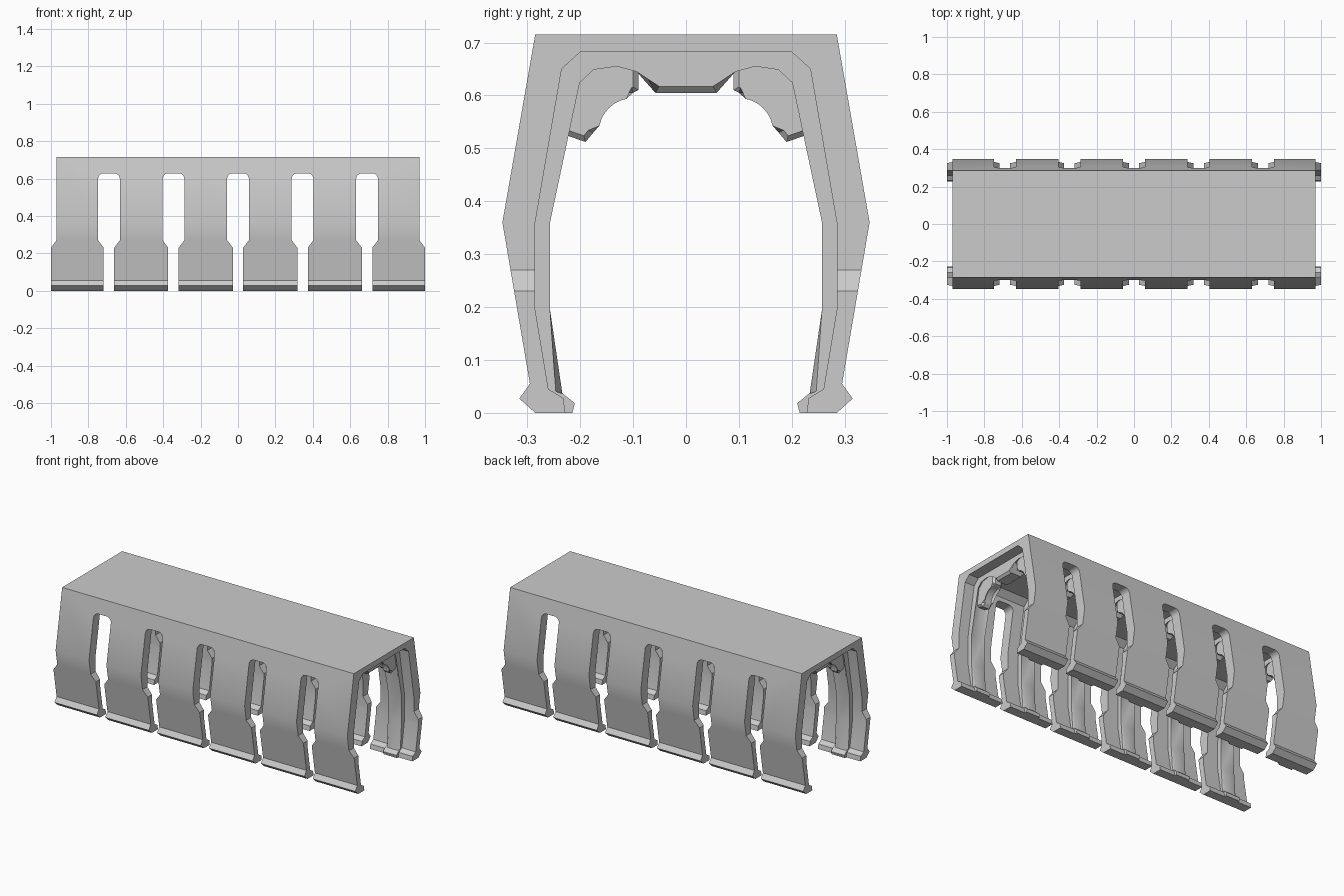
import bpy, bmesh, math

cube = bpy.data.objects.get("Cube")
if cube:
    bpy.data.objects.remove(cube, do_unlink=True)

grey = bpy.data.materials.new("plain grey")
grey.use_nodes = True
COLOUR = (0.6, 0.6, 0.6, 1)
grey.diffuse_color = COLOUR
grey.node_tree.nodes["Principled BSDF"].inputs["Base Color"].default_value = COLOUR

PITCH = 0.345


def add_prism(bm, outline, place, start, end, chamfer=0):
    """Extrude an outline; place(u, v, depth) gives the 3D position."""
    near = [bm.verts.new(place(u, v, start)) for u, v in outline]
    far = [bm.verts.new(place(u, v, end)) for u, v in outline]
    caps = [bm.faces.new(near), bm.faces.new(far[::-1])]
    for i in range(len(near)):
        j = (i + 1) % len(near)
        bm.faces.new((near[j], near[i], far[i], far[j]))
    if chamfer:
        rim = [e for cap in caps for e in cap.edges]
        bmesh.ops.bevel(bm, geom=rim, offset=chamfer, segments=1,
                        profile=0.5, affect='EDGES', clamp_overlap=False)


def finish(bm, name):
    bmesh.ops.recalc_face_normals(bm, faces=bm.faces[:])
    mesh = bpy.data.meshes.new(name)
    bm.to_mesh(mesh)
    bm.free()
    mesh.materials.append(grey)
    obj = bpy.data.objects.new(name, mesh)
    bpy.context.collection.objects.link(obj)
    return obj


def activate(obj):
    bpy.ops.object.select_all(action='DESELECT')
    obj.select_set(True)
    bpy.context.view_layer.objects.active = obj


def smooth(obj):
    activate(obj)
    bpy.ops.object.shade_smooth_by_angle(angle=math.radians(30))


def mirrored(half):
    """Complete a half outline that starts and ends near the centre line."""
    return half + [(-u, v) for u, v in reversed(half)]


def along_x(u, v, d):
    return (d, u, v)


def along_y(u, v, d):
    return (u, d, v)


# Shell: roof, bent walls and hooked feet in one section
inside = [(0.2, 0.682), (0.235, 0.65), (0.285, 0.36), (0.285, 0.195),
          (0.26, 0.045), (0.232, 0.028), (0.228, 0)]
outside = [(0.285, 0), (0.315, 0.027), (0.295, 0.055), (0.347, 0.36), (0.285, 0.715)]
bm = bmesh.new()
add_prism(bm, mirrored(inside + outside), along_x, -1, 1)
shell = finish(bm, "shell")

# Cutter: five keyhole slots with rounded tops, and the two stepped ends
corner = [(0.028 + 0.03 * math.cos(a), 0.598 + 0.03 * math.sin(a))
          for a in (math.radians(15 * k) for k in range(7))]
slot = mirrored([(0.028, -0.1), (0.028, 0.23), (0.058, 0.27)] + corner)
step = [(1.1, 0.23), (1, 0.23), (0.97, 0.27), (0.97, 0.8), (1.1, 0.8)]
bm = bmesh.new()
for i in range(-2, 3):
    add_prism(bm, [(u + i * PITCH, v) for u, v in slot], along_y, -0.5, 0.5)
for side in (-1, 1):
    add_prism(bm, [(side * u, v) for u, v in step], along_y, -0.5, 0.5)
cutter = finish(bm, "slot_cutter")
cutter.hide_render = True
cut = shell.modifiers.new("slots", 'BOOLEAN')
cut.operation = 'DIFFERENCE'
cut.solver = 'EXACT'
cut.object = cutter
activate(shell)
bpy.ops.object.modifier_apply(modifier=cut.name)
bpy.data.objects.remove(cutter, do_unlink=True)
smooth(shell)

# Rib: chamfered arch inside each panel pair, with a hanging block under the roof
rib_inside = [(0.058, 0.605), (0.085, 0.655), (0.13, 0.667), (0.18, 0.66),
              (0.212, 0.63), (0.257, 0.36), (0.257, 0.195), (0.232, 0.025)]
rib_outside = [(0.275, 0.025), (0.28, 0.05), (0.318, 0.36), (0.26, 0.705)]
bm = bmesh.new()
add_prism(bm, mirrored(rib_inside + rib_outside), along_x, -0.045, 0.045, 0.012)
rib = finish(bm, "rib_1")
smooth(rib)

# Rib feet: small lips pointing inward below the rib
lip = [(0.25, 0.042), (0.232, 0.036), (0.21, 0.018), (0.215, 0), (0.25, 0)]
bm = bmesh.new()
for side in (-1, 1):
    add_prism(bm, [(side * u, v) for u, v in lip], along_x, -0.045, 0.045)
feet = finish(bm, "rib_feet_1")

# Gussets: curved brackets in both upper corners
arc = [(0.1 + 0.075 * math.cos(a), 0.53 + 0.075 * math.sin(a))
       for a in (math.radians(11.25 * k) for k in range(9))]
gusset_outline = [(0.27, 0.54), (0.19, 0.512)] + arc + [
    (0.09, 0.61), (0.09, 0.655), (0.13, 0.695), (0.24, 0.695)]
bm = bmesh.new()
for side in (-1, 1):
    add_prism(bm, [(side * u, v) for u, v in gusset_outline],
              along_x, -0.03, 0.03, 0.01)
gussets = finish(bm, "corner_gussets_1")
smooth(gussets)

# Repeat the rib, its feet and gussets at the centre of every panel
for part, base in ((rib, "rib"), (feet, "rib_feet"), (gussets, "corner_gussets")):
    part.location.x = -2.5 * PITCH
    for i in range(1, 6):
        copy = part.copy()
        copy.name = f"{base}_{i + 1}"
        copy.location.x = (i - 2.5) * PITCH
        bpy.context.collection.objects.link(copy)
